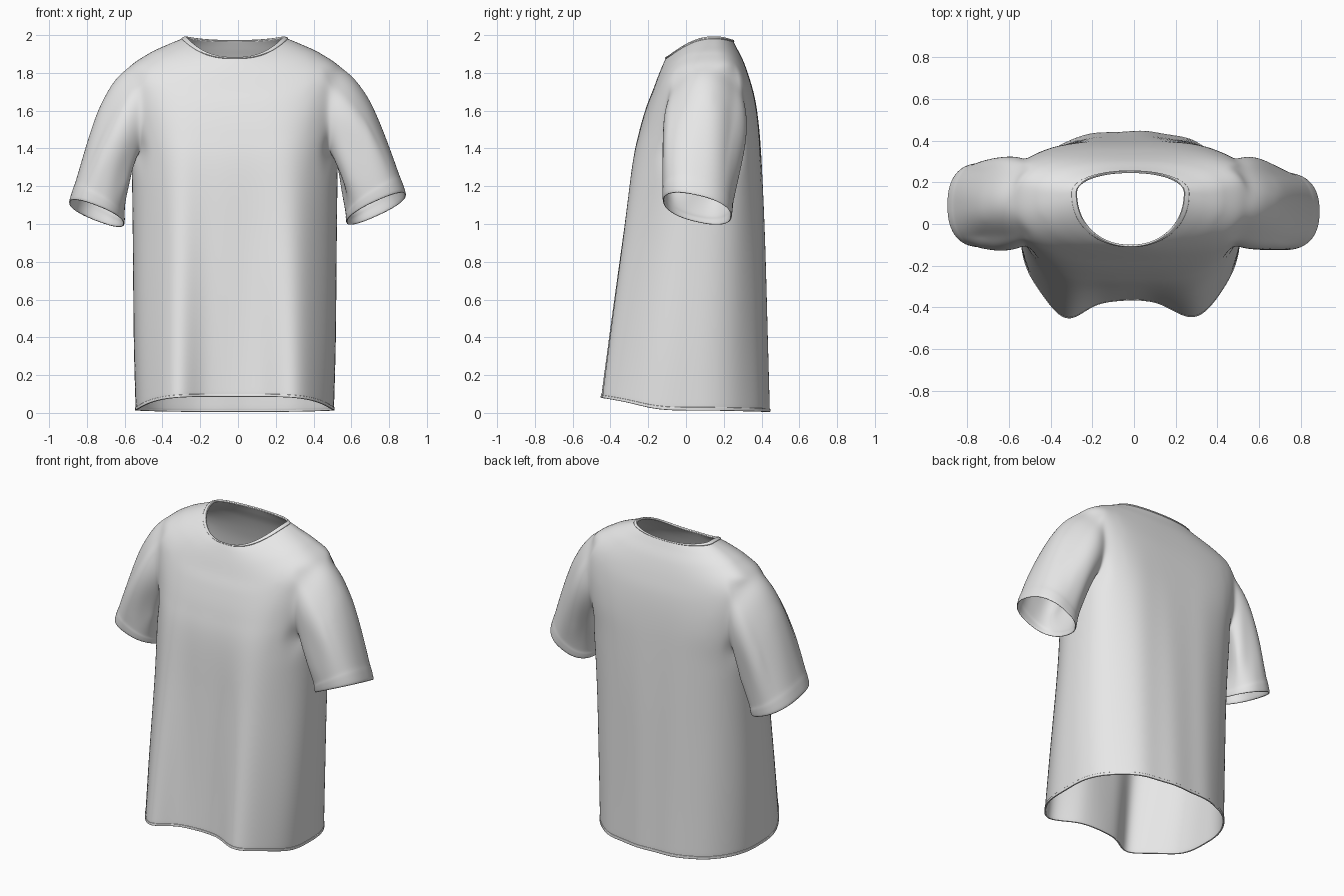
import bpy, bmesh, math
from mathutils import Vector

if "Cube" in bpy.data.objects:
    bpy.data.objects.remove(bpy.data.objects["Cube"])

N, SUB = 96, 6            # columns around the torso, rows per key section
A0, A1, AC = 20, 36, 8    # armhole rows and half width in columns

# torso sections: side y, half width, front y, back y, front z, side z, back z,
# front squareness, back squareness, front lobe, back lobe, side dip sharpness
KEYS = [
    (.04, .525, -.36, .442, .085, .012, .005, 3.4, 2.25, .118, .012, 3.0),
    (.04, .535, -.34, .432, .40, .38, .38, 2.9, 2.3, .104, .010, 2),
    (.06, .540, -.31, .418, .90, .90, .90, 2.4, 2.45, .075, .008, 2),
    (.09, .545, -.285, .402, 1.29, 1.28, 1.29, 2.4, 2.8, .038, .006, 2),
    (.13, .552, -.25, .388, 1.48, 1.50, 1.50, 2.7, 3.3, .015, .003, 2),
    (.14, .568, -.21, .368, 1.62, 1.68, 1.65, 2.8, 3.4, .004, .0, 2),
    (.14, .565, -.175, .340, 1.71, 1.82, 1.76, 2.7, 3.1, .0, .0, 2),
    (.14, .460, -.145, .305, 1.79, 1.90, 1.86, 2.5, 2.6, .0, .0, 2),
    (.14, .355, -.122, .270, 1.845, 1.95, 1.93, 2.3, 2.3, .0, .0, 2.2),
    (.15, .257, -.105, .250, 1.88, 1.99, 1.97, 2.1, 2.1, .0, .0, 2.4),
]
TOP = len(KEYS) - 1

fabric = bpy.data.materials.new("light grey fabric")
fabric.diffuse_color = (0.8, 0.8, 0.8, 1)
fabric.use_nodes = True
fabric.node_tree.nodes["Principled BSDF"].inputs["Base Color"].default_value = fabric.diffuse_color


def section(v):
    """Smoothly interpolated torso section."""
    i = min(int(v), TOP - 1)
    t = v - i
    k = [KEYS[max(0, min(TOP, i + d))] for d in (-1, 0, 1, 2)]
    return [.5 * (2*b + (c - a)*t + (2*a - 5*b + 4*c - d)*t*t + (3*b - a - 3*c + d)*t**3)
            for a, b, c, d in zip(*k)]


def signed_pow(x, p):
    return math.copysign(abs(x) ** p, x)


def torso_point(v, col, grow=0):
    yc, a, yf, yb, zf, zs, zb, nf, nb, lf, lb, dip = section(v)
    th = 2 * math.pi * col / N
    c, s = math.cos(th), math.sin(th)
    front = s < 0
    n = nf if front else nb
    x = (a + grow) * signed_pow(c, 2 / n)
    depth = (yf - yc - grow) if front else (yb - yc + grow)
    y = yc + depth * abs(s) ** (2 / n)
    # hanging folds beside the belly and the back
    bump = math.exp(-((abs(x) - .32) / .135) ** 2) * abs(s)
    y += -lf * bump if front else lb * bump
    y += (lf * .03) * math.sin(x * 26) * abs(s)
    w = abs(c) ** dip
    return Vector((x - .017, y, zs * w + (zf if front else zb) * (1 - w)))


def finish(bm, name, thick):
    bmesh.ops.recalc_face_normals(bm, faces=bm.faces)
    me = bpy.data.meshes.new(name)
    bm.to_mesh(me)
    bm.free()
    for p in me.polygons:
        p.use_smooth = True
    ob = bpy.data.objects.new(name, me)
    bpy.context.collection.objects.link(ob)
    me.materials.append(fabric)
    sol = ob.modifiers.new("cloth thickness", 'SOLIDIFY')
    sol.thickness, sol.offset = thick, -1
    sub = ob.modifiers.new("smooth", 'SUBSURF')
    sub.levels = sub.render_levels = 1
    return ob


def band(name, v0, v1, grow, lift, rows=4):
    """Hem or collar strip lying on the torso."""
    bm = bmesh.new()
    g = [[bm.verts.new(torso_point(v0 + (v1 - v0) * r / rows, c, grow) + Vector((0, 0, lift)))
          for c in range(N)] for r in range(rows + 1)]
    for r in range(rows):
        for c in range(N):
            d = (c + 1) % N
            bm.faces.new((g[r][c], g[r][d], g[r + 1][d], g[r + 1][c]))
    finish(bm, name, .010)


# torso with two open armholes
bm = bmesh.new()
ROWS = TOP * SUB
grid = [[bm.verts.new(torso_point(r / SUB, c)) for c in range(N)] for r in range(ROWS + 1)]


def in_armhole(r, c):
    return A0 <= r < A1 and any((c - m + AC) % N < 2 * AC for m in (0, N // 2))


for r in range(ROWS):
    for c in range(N):
        if not in_armhole(r, c):
            d = (c + 1) % N
            bm.faces.new((grid[r][c], grid[r][d], grid[r + 1][d], grid[r + 1][c]))

# sleeves grown from the armhole edges to the cuffs
loop = [(j, A0) for j in range(-AC, AC)] + [(AC, i) for i in range(A0, A1)]
loop += [(j, A1) for j in range(AC, -AC, -1)] + [(-AC, i) for i in range(A1, A0, -1)]
STEPS = [k / 14 for k in range(1, 13)] + [.90, .915, .955, 1.0]
CUFFS = {1: ((.89, 1.15), (.575, 1.01), .06, .18), -1: ((-.895, 1.11), (-.603, 1.0), .09, .195)}
for side, (outer, inner, cy, hy) in CUFFS.items():
    ring, info = [], []
    for j, i in loop:
        vert = grid[i][j % N if side > 0 else (N // 2 - j) % N]
        u, v = j / AC, 2 * (i - A0) / (A1 - A0) - 1
        cu, cv = u * math.sqrt(1 - v * v / 2), v * math.sqrt(1 - u * u / 2)
        vert.co.y = .105 + .21 * cu          # round off the armhole
        vert.co.z = 1.585 + .24 * cv
        ring.append(vert)
        info.append((vert.co.copy(), math.atan2(cv, cu), (cv + 1) / 2))
    mid = Vector(((outer[0] + inner[0]) / 2, cy, (outer[1] + inner[1]) / 2))
    half = Vector(((outer[0] - inner[0]) / 2, 0, (outer[1] - inner[1]) / 2))
    for t in STEPS:
        new = []
        for a, ph, q in info:
            rad = half * signed_pow(math.sin(ph), .85) + Vector((0, hy, -.04)) * signed_pow(math.cos(ph), .85)
            d = mid + rad
            b = a + Vector((side * (.02 + .12 * q), .035 * math.cos(ph), -.08 + .02 * q))
            c = d + Vector((-side * (.01 + .09 * q), .015 * math.cos(ph), .12 + .18 * q))
            p = a*(1-t)**3 + b*3*t*(1-t)**2 + c*3*t*t*(1-t) + d*t**3
            fold = .06 * math.sin(5 * ph + 1.2 * side + t) * math.sin(math.pi * t) ** 2 * (1 - .6 * q)
            hem = .015 if t > .91 else 0
            new.append(bm.verts.new(p + rad * (fold + hem)))
        for k in range(len(ring)):
            m = (k + 1) % len(ring)
            bm.faces.new((ring[k], ring[m], new[m], new[k]))
        ring = new

bmesh.ops.delete(bm, geom=[v for v in bm.verts if not v.link_faces], context='VERTS')
# relax the cloth where the sleeves meet the torso
soft = [v for v in bm.verts if .40 < abs(v.co.x + .017) < .70 and 1.24 < v.co.z < 1.9]
for _ in range(4):
    bmesh.ops.smooth_vert(bm, verts=soft, factor=.5, use_axis_x=True, use_axis_y=True, use_axis_z=True)
finish(bm, "shirt_body_and_sleeves", .008)

# stitched strips
band("collar", TOP - .32, TOP, .003, .005)
band("bottom_hem", 0, .09, .003, 0)
